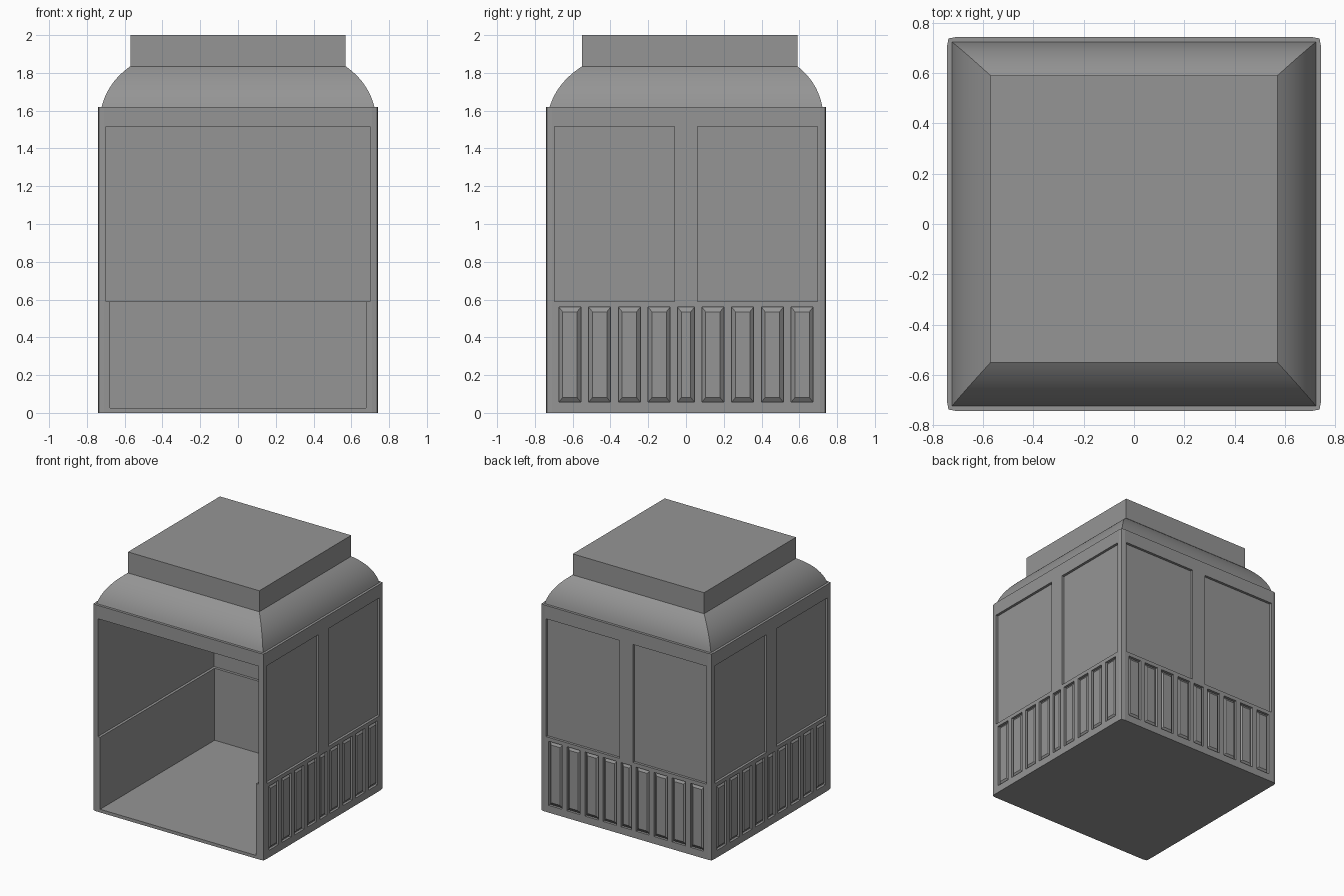
import bpy, bmesh, math
from mathutils import Matrix

cube = bpy.data.objects.get("Cube")
if cube:
    bpy.data.objects.remove(cube, do_unlink=True)

grey = bpy.data.materials.new("plain grey")
grey.use_nodes = True
GREY = (0.3, 0.3, 0.3, 1)
grey.diffuse_color = GREY
grey.node_tree.nodes["Principled BSDF"].inputs["Base Color"].default_value = GREY


def make_object(name, bm):
    bmesh.ops.recalc_face_normals(bm, faces=bm.faces)
    mesh = bpy.data.meshes.new(name)
    bm.to_mesh(mesh)
    bm.free()
    mesh.materials.append(grey)
    obj = bpy.data.objects.new(name, mesh)
    bpy.context.collection.objects.link(obj)
    return obj


def loft(bm, rings):
    """Skin a stack of matching point rings and cap both ends."""
    loops = [[bm.verts.new(p) for p in ring] for ring in rings]
    n = len(loops[0])
    for a, b in zip(loops, loops[1:]):
        for i in range(n):
            j = (i + 1) % n
            bm.faces.new((a[i], a[j], b[j], b[i]))
    bm.faces.new(loops[0][::-1])
    bm.faces.new(loops[-1])


def rect(x0, x1, y0, y1, z):
    return [(x0, y0, z), (x1, y0, z), (x1, y1, z), (x0, y1, z)]


def box(bm, x0, x1, y0, y1, z0, z1):
    loft(bm, [rect(x0, x1, y0, y1, z0), rect(x0, x1, y0, y1, z1)])


def wall_rect(x, y0, y1, z0, z1):
    return [(x, y0, z0), (x, y1, z0), (x, y1, z1), (x, y0, z1)]


def around_three_walls(bm):
    """Repeat geometry made for the +x wall on the back and -x walls."""
    source = bm.verts[:] + bm.edges[:] + bm.faces[:]
    for angle in (90, 180):
        copy = bmesh.ops.duplicate(bm, geom=source)["geom"]
        verts = [g for g in copy if isinstance(g, bmesh.types.BMVert)]
        bmesh.ops.rotate(bm, verts=verts, cent=(0, 0, 0),
                         matrix=Matrix.Rotation(math.radians(angle), 3, 'Z'))


def cut(target, cutter):
    cutter.hide_render = True
    mod = target.modifiers.new("cut", 'BOOLEAN')
    mod.operation = 'DIFFERENCE'
    mod.solver = 'EXACT'
    mod.object = cutter
    bpy.context.view_layer.objects.active = target
    bpy.ops.object.modifier_apply(modifier=mod.name)
    bpy.data.objects.remove(cutter, do_unlink=True)


WALL, POST, EDGE = 0.742, 0.737, 0.71
BODY_TOP, SILL, HEAD, FLOOR = 1.62, 0.59, 1.515, 0.025
DEPTH = 0.02
PANELS = [(s * c, 0.058) for c in (0.142, 0.3, 0.457, 0.615) for s in (-1, 1)] + [(0, 0.045)]

# Body block with softened corners
outline = []
for k in range(4):
    turn = Matrix.Rotation(k * math.pi / 2, 2)
    for p in ((WALL, -EDGE), (WALL, EDGE), (POST, POST)):
        outline.append((p[0] * math.cos(k * math.pi / 2) - p[1] * math.sin(k * math.pi / 2),
                        p[0] * math.sin(k * math.pi / 2) + p[1] * math.cos(k * math.pi / 2)))
bm = bmesh.new()
loft(bm, [[(x, y, z) for x, y in outline] for z in (0, BODY_TOP)])
body = make_object("body_walls", bm)

# Room, open at the front, with a thicker lower wall forming a ledge
for half, z0, z1 in ((0.698, SILL, HEAD), (0.677, FLOOR, SILL + 0.05)):
    bm = bmesh.new()
    box(bm, -half, half, -0.9, half, z0, z1)
    cut(body, make_object("room_cutter", bm))

# Recessed windows and panel pockets on the sides and back
bm = bmesh.new()
for y0, y1 in ((-0.697, -0.06), (0.06, 0.697)):
    box(bm, WALL - DEPTH, 0.8, y0, y1, SILL, HEAD)
for y, w in PANELS:
    box(bm, WALL - DEPTH, 0.8, y - w, y + w, 0.057, 0.56)
around_three_walls(bm)
cut(body, make_object("recess_cutter", bm))

# Bevelled raised panels inside the pockets
bm = bmesh.new()
for y, w in PANELS:
    v = w - 0.02
    loft(bm, [wall_rect(WALL - DEPTH - 0.002, y - w, y + w, 0.057, 0.56),
              wall_rect(WALL - DEPTH, y - w, y + w, 0.057, 0.56),
              wall_rect(WALL - 0.002, y - v, y + v, 0.082, 0.535)])
around_three_walls(bm)
make_object("lower_panels", bm)

# Curved roof skirt, swept along a quadratic curve
rings = []
for i in range(13):
    t = i / 12
    a, b, c = (1 - t) ** 2, 2 * t * (1 - t), t * t
    x = 0.722 * a + 0.69 * b + 0.57 * c
    z = BODY_TOP * a + 1.75 * b + 1.835 * c
    front = -0.722 * a - 0.682 * b - 0.55 * c
    back = 0.722 * a + 0.698 * b + 0.59 * c
    rings.append(rect(-x, x, front, back, z))
bm = bmesh.new()
loft(bm, rings)
roof = make_object("curved_roof", bm)
bpy.ops.object.select_all(action='DESELECT')
roof.select_set(True)
bpy.context.view_layer.objects.active = roof
bpy.ops.object.shade_smooth_by_angle(angle=math.radians(30))

# Square cap on top
bm = bmesh.new()
box(bm, -0.57, 0.57, -0.55, 0.59, 1.835, 2.0)
make_object("roof_cap", bm)
